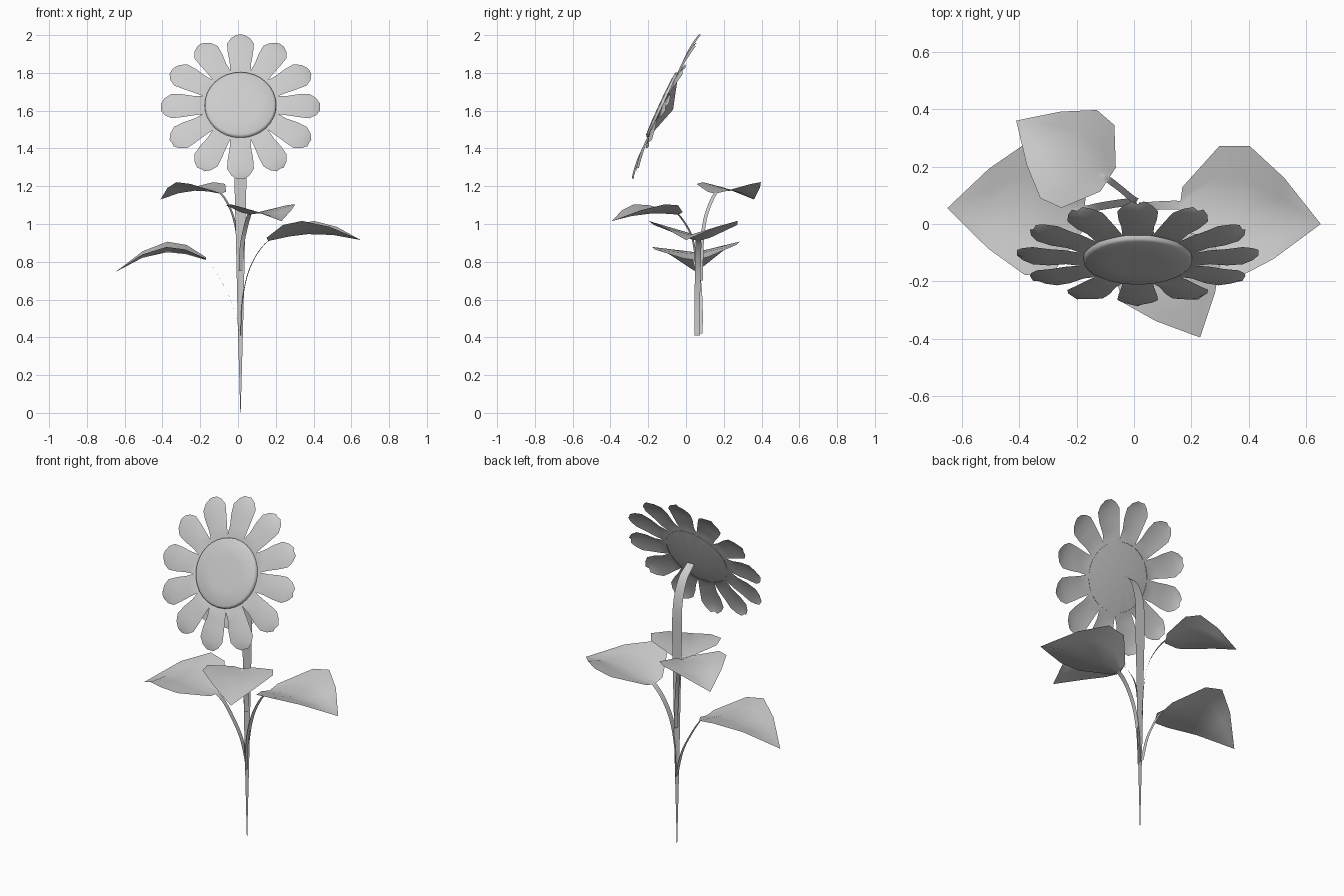
import bpy, bmesh, math
from mathutils import Vector, Matrix

cube = bpy.data.objects.get("Cube")
if cube:
    bpy.data.objects.remove(cube, do_unlink=True)

grey = bpy.data.materials.new("light_grey")
grey.use_nodes = True
COLOUR = (0.6, 0.6, 0.6, 1)
grey.diffuse_color = COLOUR
grey.node_tree.nodes["Principled BSDF"].inputs["Base Color"].default_value = COLOUR


def finish(name, bm, matrix=None):
    """Turn a bmesh into a smooth shaded object."""
    bmesh.ops.remove_doubles(bm, verts=bm.verts, dist=0.0005)
    if matrix:
        bm.transform(matrix)
    for f in bm.faces:
        f.smooth = True
    mesh = bpy.data.meshes.new(name)
    bm.to_mesh(mesh)
    bm.free()
    mesh.materials.append(grey)
    obj = bpy.data.objects.new(name, mesh)
    bpy.context.collection.objects.link(obj)


def loft(bm, rows):
    """Join equal rows of points with quads."""
    rows = [[bm.verts.new(p) for p in row] for row in rows]
    for a, b in zip(rows, rows[1:]):
        for i in range(len(a) - 1):
            bm.faces.new((a[i], a[i + 1], b[i + 1], b[i]))


def smooth_path(points, steps=4):
    """Catmull-Rom resampling of a short list of points."""
    p = [Vector(q) for q in points]
    p = [2 * p[0] - p[1]] + p + [2 * p[-1] - p[-2]]
    out = []
    for a, b, c, d in zip(p, p[1:], p[2:], p[3:]):
        for k in range(steps):
            t = k / steps
            out.append(0.5 * (2 * b + (c - a) * t + (2 * a - 5 * b + 4 * c - d) * t ** 2
                              + (3 * b - a - 3 * c + d) * t ** 3))
    return out + [p[-2]]


def ribbon(name, points, widths, side):
    """Flat strip along a path; its width runs along the side direction."""
    path = smooth_path([Vector((*p, w)) for p, w in zip(points, widths)])
    side = Vector(side).normalized()
    bm = bmesh.new()
    loft(bm, [[q.xyz - side * q.w / 2, q.xyz + side * q.w / 2] for q in path])
    finish(name, bm)


# Stem: a flat strip that widens upward and bends into the flower
X = 0.013
ribbon("stem",
       [(X, 0.065, 0), (X, 0.065, 0.5), (X, 0.065, 0.85), (X, 0.065, 1.2),
        (X, 0.06, 1.4), (X, 0.015, 1.54), (X, -0.063, 1.61)],
       [0.002, 0.03, 0.045, 0.062, 0.06, 0.055, 0.045], (1, 0, 0))


# Leaves: folded blades on thin stalks; outline rows are (length, half width, edge lift)
OUTLINE = [(0, 0.13, 0.25), (0.22, 0.45, 0.88), (0.43, 0.48, 1), (0.7, 0.29, 0.62), (1, 0, 0)]


def leaf(name, base, tip, arch, rise, roll, width, stalk):
    base, tip = Vector(base), Vector(tip)
    along = tip - base
    side = Vector((-along.y, along.x, 0))
    up = Vector((0, 0, 1))
    bm = bmesh.new()
    rows = []
    for t, w, lift in OUTLINE:
        mid = base + along * t + up * arch * math.sin(math.pi * t)
        rows.append([mid + side * w * s + up * lift * (rise * abs(s) + roll * s)
                     for s in (-1, -0.5, 0, 0.5, 1)])
    loft(bm, rows)
    finish(name + "_leaf", bm)
    path = stalk + [tuple(base), tuple(base + along * 0.1 + up * arch * 0.3)]
    ribbon(name + "_stalk", path, [width] * (len(path) - 1) + [0.01], side)


leaf("right", (-0.17, 0.05, 0.81), (-0.65, 0.055, 0.745), 0.07, 0.042, -0.014, 0.027,
     [(0.008, 0.075, 0.42), (-0.025, 0.075, 0.56), (-0.066, 0.07, 0.655), (-0.125, 0.06, 0.76)])
leaf("left", (0.16, 0.065, 0.91), (0.65, 0, 0.915), 0.035, 0.07, 0, 0.03,
     [(0.015, 0.06, 0.41), (0.022, 0.06, 0.58), (0.05, 0.062, 0.73), (0.1, 0.065, 0.84)])
leaf("back", (-0.09, 0.155, 1.16), (-0.41, 0.36, 1.13), 0.03, 0.045, 0, 0.022,
     [(0.01, 0.08, 0.7), (0.0, 0.085, 0.9), (-0.02, 0.1, 1.02), (-0.05, 0.125, 1.1)])
leaf("front", (0.06, -0.04, 1.05), (0.23, -0.395, 1.015), 0.02, 0.05, 0, 0.025,
     [(0.015, 0.055, 0.75), (0.02, 0.045, 0.87), (0.035, 0.02, 0.96)])

# Flower frame: local z is the facing direction, local y points to the top petal
TILT = math.radians(65)
flower = Matrix.Translation((X, -0.123, 1.63)) @ Matrix.Rotation(TILT, 4, "X")

# Petals, with the shallow cone that closes the back
COUNT = 12
R = 0.207
STEP = math.pi / COUNT
PETAL = [(R * math.cos(STEP), R * math.sin(STEP), 0), (0.25, 0.057, 0.002), (0.31, 0.067, 0.002),
         (0.365, 0.071, -0.004), (0.4, 0.05, -0.01), (0.421, 0.021, -0.016)]
bm = bmesh.new()
for n in range(COUNT):
    turn = Matrix.Rotation(2 * STEP * n, 3, "Z")
    rows = []
    for k, (r, w, h) in enumerate(PETAL):
        cup = 0.01 if k else 0
        rows.append([turn @ Vector((s * w, r, h - cup * abs(s))) for s in (1, 0, -1)])
    loft(bm, rows)
    for a, b in zip(rows[0], rows[0][1:]):
        bm.faces.new([bm.verts.new(p) for p in (b, a, (0, 0, -0.06))])
finish("petals", bm, flower)

# Seed disc: low dome with a rounded rim
bm = bmesh.new()
SEG = 32
rows = []
for r, h in [(0.19, -0.006), (0.188, 0.008), (0.178, 0.014), (0.1, 0.018), (0, 0.019)]:
    rows.append([(r * math.cos(2 * math.pi * i / SEG), r * math.sin(2 * math.pi * i / SEG), h)
                 for i in range(SEG + 1)])
loft(bm, rows)
finish("seed_disc", bm, flower)
